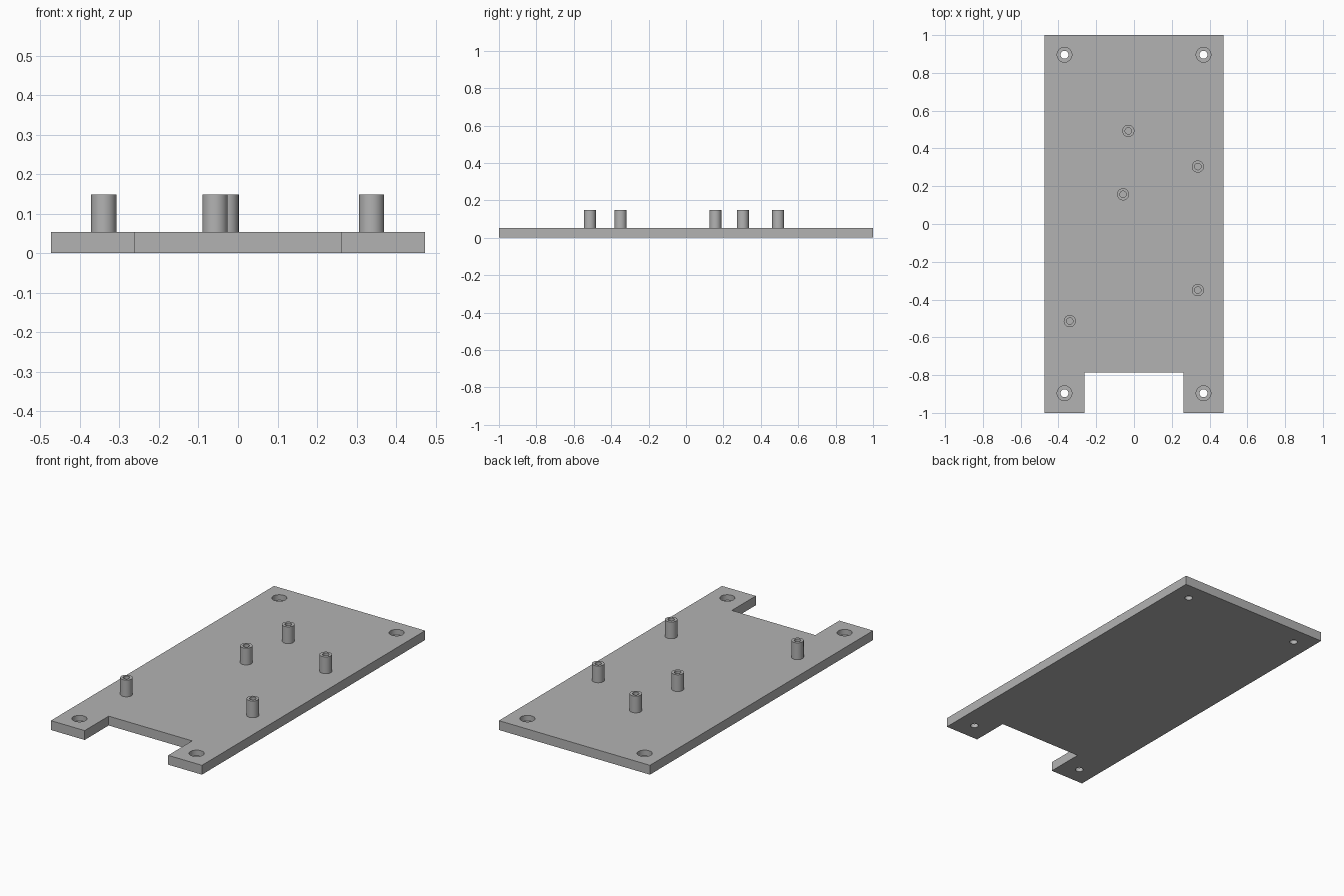
import bpy
import bmesh
from math import radians, tau
from mathutils import Matrix, Vector

cube = bpy.data.objects.get("Cube")
if cube:
    bpy.data.objects.remove(cube, do_unlink=True)

# Main dimensions
HALF_W, HALF_L, THICK = 0.474, 1.0, 0.053
NOTCH_HALF, NOTCH_Y = 0.262, -0.785
PIN_TOP, PIN_R, BORE_R = 0.148, 0.032, 0.017
HOLE_X, HOLE_Y, HOLE_R, POCKET_R, LEDGE = 0.368, 0.896, 0.021, 0.039, 0.022
SIDES = 48

grey = bpy.data.materials.new("plain grey")
grey.use_nodes = True
grey.diffuse_color = (0.45, 0.45, 0.45, 1)
grey.node_tree.nodes["Principled BSDF"].inputs["Base Color"].default_value = grey.diffuse_color


def make_object(name, bm):
    bmesh.ops.recalc_face_normals(bm, faces=bm.faces)
    mesh = bpy.data.meshes.new(name)
    bm.to_mesh(mesh)
    bm.free()
    mesh.materials.append(grey)
    obj = bpy.data.objects.new(name, mesh)
    bpy.context.collection.objects.link(obj)
    return obj


def lathe(name, profile, x, y):
    """Revolve (radius, z) points that start and end on the axis."""
    bm = bmesh.new()
    verts = [bm.verts.new((r, 0, z)) for r, z in profile]
    edges = [bm.edges.new(pair) for pair in zip(verts, verts[1:])]
    bmesh.ops.spin(bm, geom=verts + edges, cent=(0, 0, 0), axis=(0, 0, 1),
                   angle=tau, steps=SIDES, use_merge=True)
    bmesh.ops.remove_doubles(bm, verts=bm.verts, dist=1e-5)
    bmesh.ops.transform(bm, matrix=Matrix.Translation((x, y, 0)), verts=bm.verts)
    return make_object(name, bm)


def smooth(obj):
    bpy.ops.object.select_all(action='DESELECT')
    obj.select_set(True)
    bpy.context.view_layer.objects.active = obj
    bpy.ops.object.shade_smooth_by_angle(angle=radians(30))


# Base plate: notched outline, extruded upwards
right_half = [(NOTCH_HALF, NOTCH_Y), (NOTCH_HALF, -HALF_L), (HALF_W, -HALF_L), (HALF_W, HALF_L)]
outline = right_half + [(-x, y) for x, y in reversed(right_half)]
bm = bmesh.new()
face = bm.faces.new([bm.verts.new((x, y, 0)) for x, y in outline])
top = bmesh.ops.extrude_face_region(bm, geom=[face])["geom"]
bmesh.ops.translate(bm, vec=Vector((0, 0, THICK)),
                    verts=[v for v in top if isinstance(v, bmesh.types.BMVert)])
plate = make_object("base_plate", bm)

# Counterbored screw holes in the four corners
hole_profile = [(0, -0.05), (HOLE_R, -0.05), (HOLE_R, LEDGE),
                (POCKET_R, LEDGE), (POCKET_R, 0.1), (0, 0.1)]
for sx in (-1, 1):
    for sy in (-1, 1):
        cutter = lathe("hole_cutter", hole_profile, sx * HOLE_X, sy * HOLE_Y)
        cutter.hide_render = True
        cut = plate.modifiers.new("screw_hole", 'BOOLEAN')
        cut.operation, cut.solver, cut.object = 'DIFFERENCE', 'EXACT', cutter
        bpy.context.view_layer.objects.active = plate
        bpy.ops.object.modifier_apply(modifier=cut.name)
        bpy.data.objects.remove(cutter, do_unlink=True)
smooth(plate)

# Hollow standoffs, sunk slightly into the plate
pin_profile = [(0, THICK - 0.01), (PIN_R, THICK - 0.01), (PIN_R, PIN_TOP),
               (BORE_R, PIN_TOP), (BORE_R, THICK + 0.002), (0, THICK + 0.002)]
pins = {
    "standoff_back": (-0.03, 0.493),
    "standoff_back_left": (0.338, 0.304),
    "standoff_middle": (-0.058, 0.157),
    "standoff_front_left": (0.338, -0.35),
    "standoff_front_right": (-0.34, -0.514),
}
for name, (x, y) in pins.items():
    smooth(lathe(name, pin_profile, x, y))
